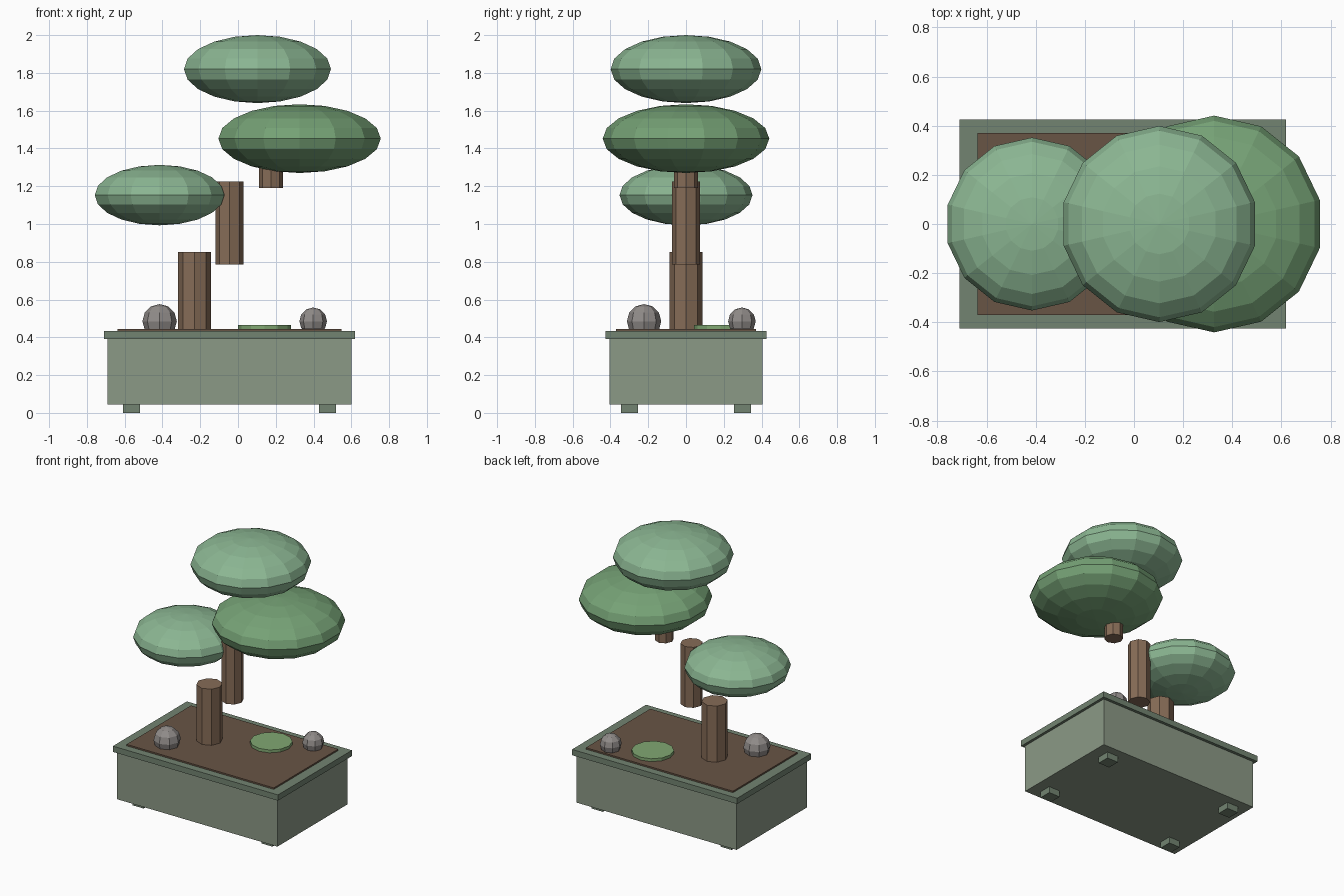
import bpy, bmesh
from mathutils import Matrix

if "Cube" in bpy.data.objects:
    bpy.data.objects.remove(bpy.data.objects["Cube"])


def material(name, rgb):
    m = bpy.data.materials.new(name)
    m.diffuse_color = (*rgb, 1)
    m.use_nodes = True
    m.node_tree.nodes["Principled BSDF"].inputs["Base Color"].default_value = m.diffuse_color
    return m


POT = material("glaze", (0.26, 0.32, 0.24))
RIM = material("dark glaze", (0.17, 0.23, 0.165))
SOIL = material("soil", (0.14, 0.09, 0.06))
BARK = material("bark", (0.24, 0.15, 0.095))
LEAF = material("light leaves", (0.26, 0.47, 0.29))
LEAF2 = material("dark leaves", (0.18, 0.36, 0.18))
STONE = material("stone", (0.28, 0.26, 0.25))
MOSS = material("moss", (0.22, 0.39, 0.17))


def finish(name, bm, mat):
    mesh = bpy.data.meshes.new(name)
    bm.to_mesh(mesh)
    bm.free()
    mesh.materials.append(mat)
    ob = bpy.data.objects.new(name, mesh)
    bpy.context.collection.objects.link(ob)
    return ob


def place(center, size):
    return Matrix.Translation(center) @ Matrix.Diagonal((*size, 1))


def box(name, x, y, hx, hy, z0, z1, mat):
    bm = bmesh.new()
    bmesh.ops.create_cube(bm, size=1, matrix=place((x, y, (z0 + z1) / 2), (2 * hx, 2 * hy, z1 - z0)))
    return finish(name, bm, mat)


def cylinder(name, x, y, r, z0, z1, sides, mat):
    bm = bmesh.new()
    bmesh.ops.create_cone(bm, cap_ends=True, segments=sides, radius1=r, radius2=r, depth=z1 - z0,
                          matrix=Matrix.Translation((x, y, (z0 + z1) / 2)))
    return finish(name, bm, mat)


def ellipsoid(name, center, r, rz, segs, rings, mat):
    bm = bmesh.new()
    bmesh.ops.create_uvsphere(bm, u_segments=segs, v_segments=rings, radius=1,
                              matrix=place(center, (r, r, rz)))
    return finish(name, bm, mat)


# Pot, rim, soil and feet
PX = -0.045
box("pot_body", PX, 0, 0.645, 0.404, 0.045, 0.395, POT)
box("pot_rim", PX, 0, 0.664, 0.425, 0.392, 0.434, RIM)
box("soil", PX, 0, 0.592, 0.37, 0.40, 0.445, SOIL)
for sx, side in ((-1, "left"), (1, "right")):
    for sy, end in ((-1, "front"), (1, "back")):
        box(f"foot_{end}_{side}", PX + sx * 0.518, sy * 0.299, 0.045, 0.045, 0, 0.05, RIM)

# Stepped trunk
cylinder("trunk_lower", -0.23, 0, 0.087, 0.413, 0.853, 8, BARK)
cylinder("trunk_middle", -0.045, 0, 0.074, 0.785, 1.225, 8, BARK)
cylinder("trunk_upper", 0.175, 0, 0.0625, 1.19, 1.53, 8, BARK)

# Foliage pads
ellipsoid("foliage_left", (-0.415, 0, 1.153), 0.352, 0.16, 14, 10, LEAF)
ellipsoid("foliage_right", (0.326, 0, 1.452), 0.441, 0.182, 14, 10, LEAF2)
ellipsoid("foliage_top", (0.103, 0, 1.82), 0.399, 0.18, 14, 10, LEAF)

# Ground details
ellipsoid("stone_large", (-0.415, -0.222, 0.485), 0.091, 0.091, 8, 6, STONE)
ellipsoid("stone_small", (0.398, 0.296, 0.485), 0.073, 0.073, 8, 6, STONE)
cylinder("moss_patch", 0.14, 0.182, 0.14, 0.43, 0.466, 12, MOSS)
